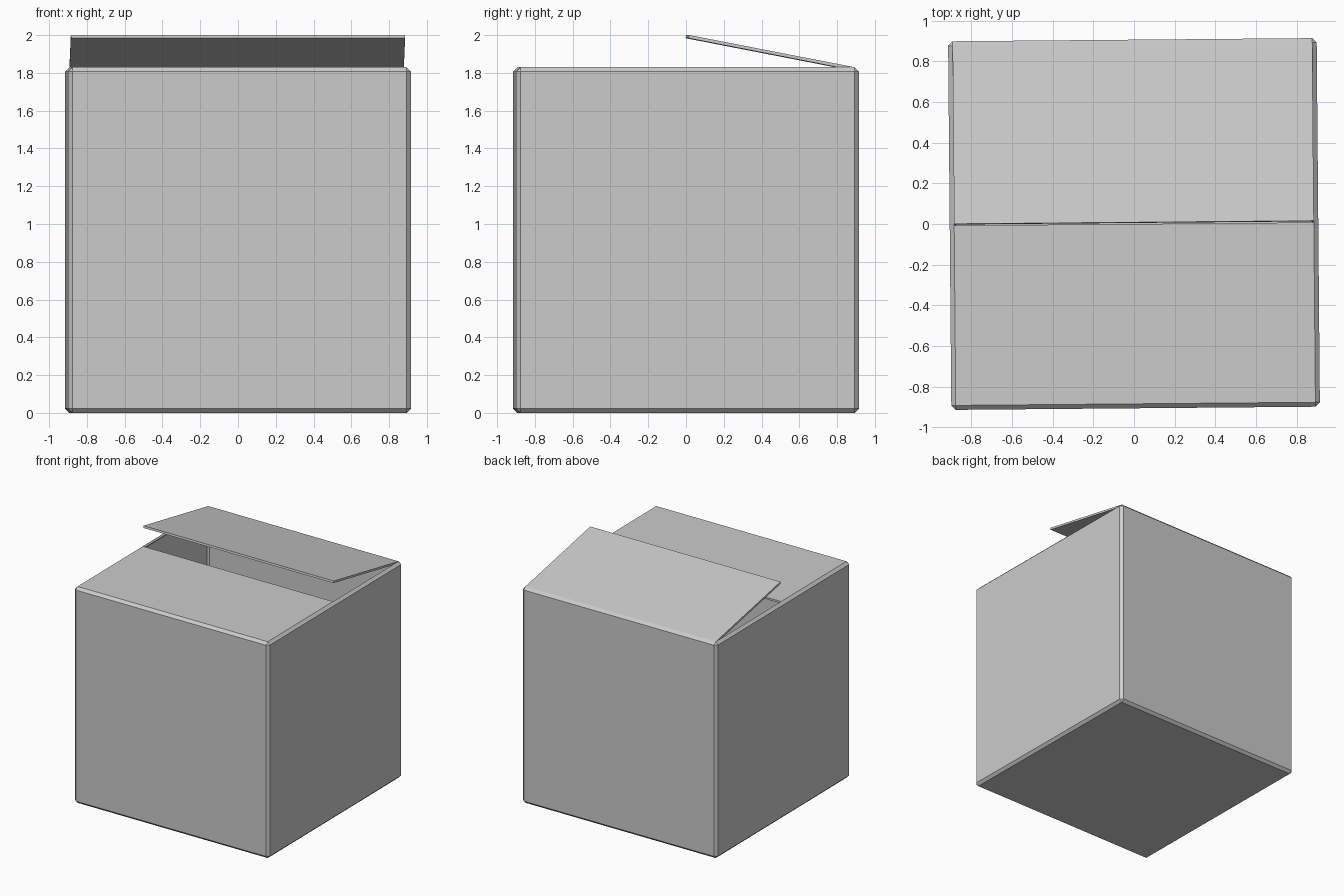
import bpy, bmesh, math
from mathutils import Matrix, Vector

if "Cube" in bpy.data.objects:
    bpy.data.objects.remove(bpy.data.objects["Cube"])

HALF, HEIGHT = 0.907, 1.83      # carton half width and height
CHAMFER, THICK = 0.022, 0.017   # folded edge width, card thickness
INNER = HALF - CHAMFER
TURN = Matrix.Rotation(math.radians(0.5), 4, 'Z')  # carton sits slightly turned


def card_object(name, bm):
    """Turn an open sheet into thick card, thickened inwards."""
    bmesh.ops.transform(bm, matrix=TURN, verts=bm.verts)
    mesh = bpy.data.meshes.new(name)
    bm.to_mesh(mesh)
    bm.free()
    obj = bpy.data.objects.new(name, mesh)
    bpy.context.collection.objects.link(obj)
    mod = obj.modifiers.new("card", 'SOLIDIFY')
    mod.thickness = THICK
    mod.offset = -1
    mod.use_even_offset = True
    return obj


def flap(name, side, angle):
    """Half-lid hinged on the front (-1) or back (+1) edge."""
    bm = bmesh.new()
    hinge = Vector((0, side * INNER, HEIGHT))
    reach = INNER * math.cos(angle) if angle == 0 else 0.893
    tip = hinge + Vector((0, -side * reach * math.cos(angle), reach * math.sin(angle)))
    pts = [(-INNER, *hinge.yz), (INNER, *hinge.yz), (INNER, *tip.yz), (-INNER, *tip.yz)]
    face = bm.faces.new([bm.verts.new(p) for p in pts])
    face.normal_update()
    if face.normal.z < 0:
        face.normal_flip()
    return card_object(name, bm)


# carton body: chamfered cube with the lid removed
bm = bmesh.new()
bmesh.ops.create_cube(bm, size=1, matrix=Matrix.Translation((0, 0, HEIGHT / 2))
                      @ Matrix.Diagonal((2 * HALF, 2 * HALF, HEIGHT, 1)))
bmesh.ops.bevel(bm, geom=bm.edges[:], offset=CHAMFER, segments=1,
                affect='EDGES', profile=0.5)
bm.normal_update()
bmesh.ops.delete(bm, geom=[f for f in bm.faces if f.normal.z > 0.99], context='FACES')
card_object("carton_body", bm)

# closed front flap and raised back flap
flap("front_flap", -1, 0)
flap("back_flap", 1, math.radians(11))
